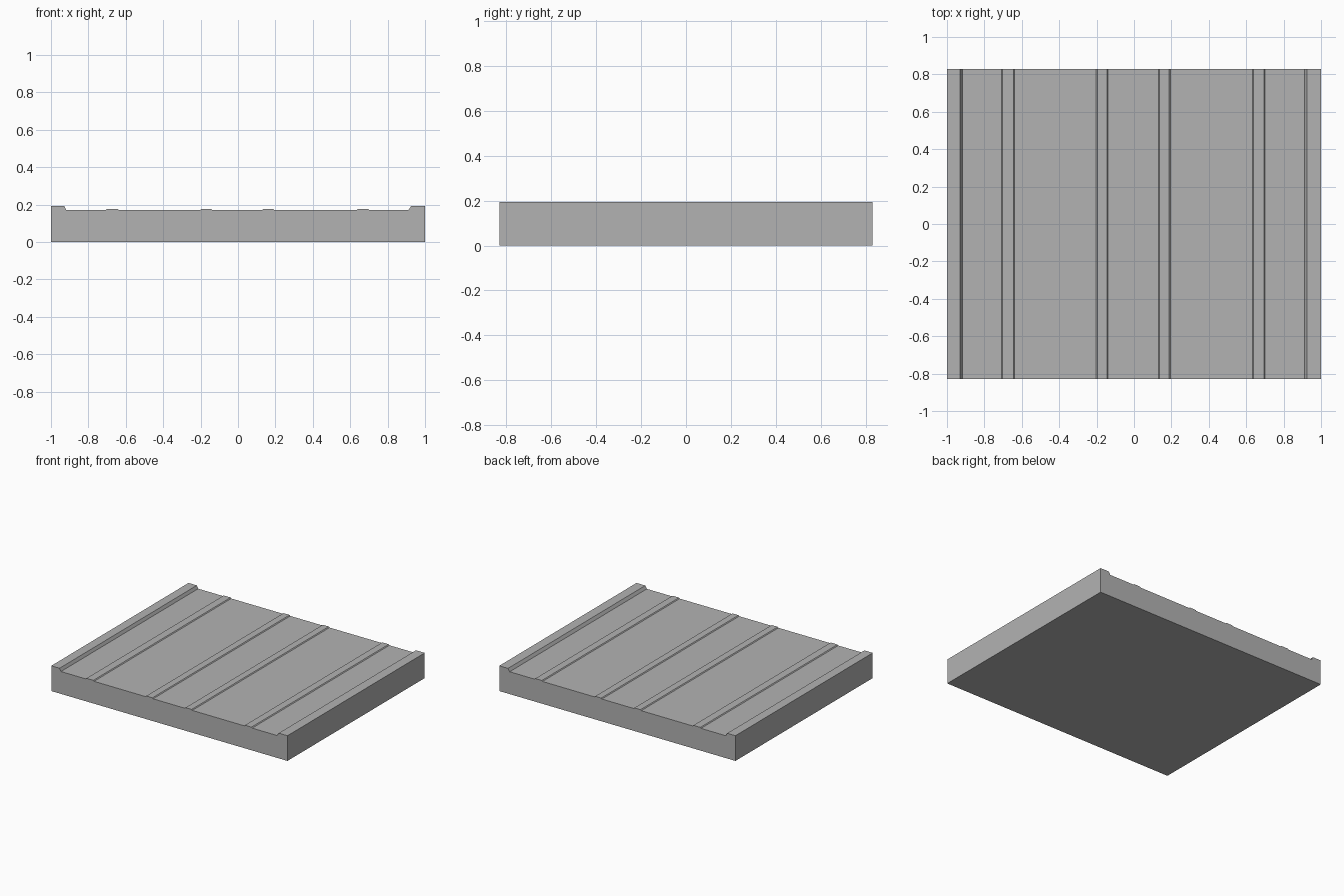
import bpy, bmesh

cube = bpy.data.objects.get("Cube")
if cube:
    bpy.data.objects.remove(cube, do_unlink=True)

HALF_DEPTH = 0.83
DECK, RIB, CURB = 0.171, 0.177, 0.193

# Single grey concrete colour
grey = bpy.data.materials.new("concrete_grey")
colour = (0.45, 0.45, 0.45, 1)
grey.diffuse_color = colour
grey.use_nodes = True
bsdf = grey.node_tree.nodes["Principled BSDF"]
bsdf.inputs["Base Color"].default_value = colour
bsdf.inputs["Roughness"].default_value = 0.8

# Cross-section: base, left curb, four low ribs on the deck, right curb
profile = [(-1, 0), (-1, CURB), (-0.93, CURB), (-0.918, DECK)]
for x0, x1 in [(-0.708, -0.638), (-0.202, -0.138), (0.131, 0.194), (0.634, 0.701)]:
    profile += [(x0, DECK), (x0 + 0.006, RIB), (x1 - 0.006, RIB), (x1, DECK)]
profile += [(0.912, DECK), (0.926, CURB), (1, CURB), (1, 0)]

# Extrude the cross-section from front to back
bm = bmesh.new()
front = bm.faces.new([bm.verts.new((x, -HALF_DEPTH, z)) for x, z in profile])
extruded = bmesh.ops.extrude_face_region(bm, geom=[front], use_keep_orig=True)
bmesh.ops.translate(bm, vec=(0, 2 * HALF_DEPTH, 0),
                    verts=[v for v in extruded["geom"] if isinstance(v, bmesh.types.BMVert)])
bmesh.ops.recalc_face_normals(bm, faces=bm.faces)

mesh = bpy.data.meshes.new("ribbed_slab")
bm.to_mesh(mesh)
bm.free()
mesh.materials.append(grey)
bpy.context.collection.objects.link(bpy.data.objects.new("ribbed_slab", mesh))
